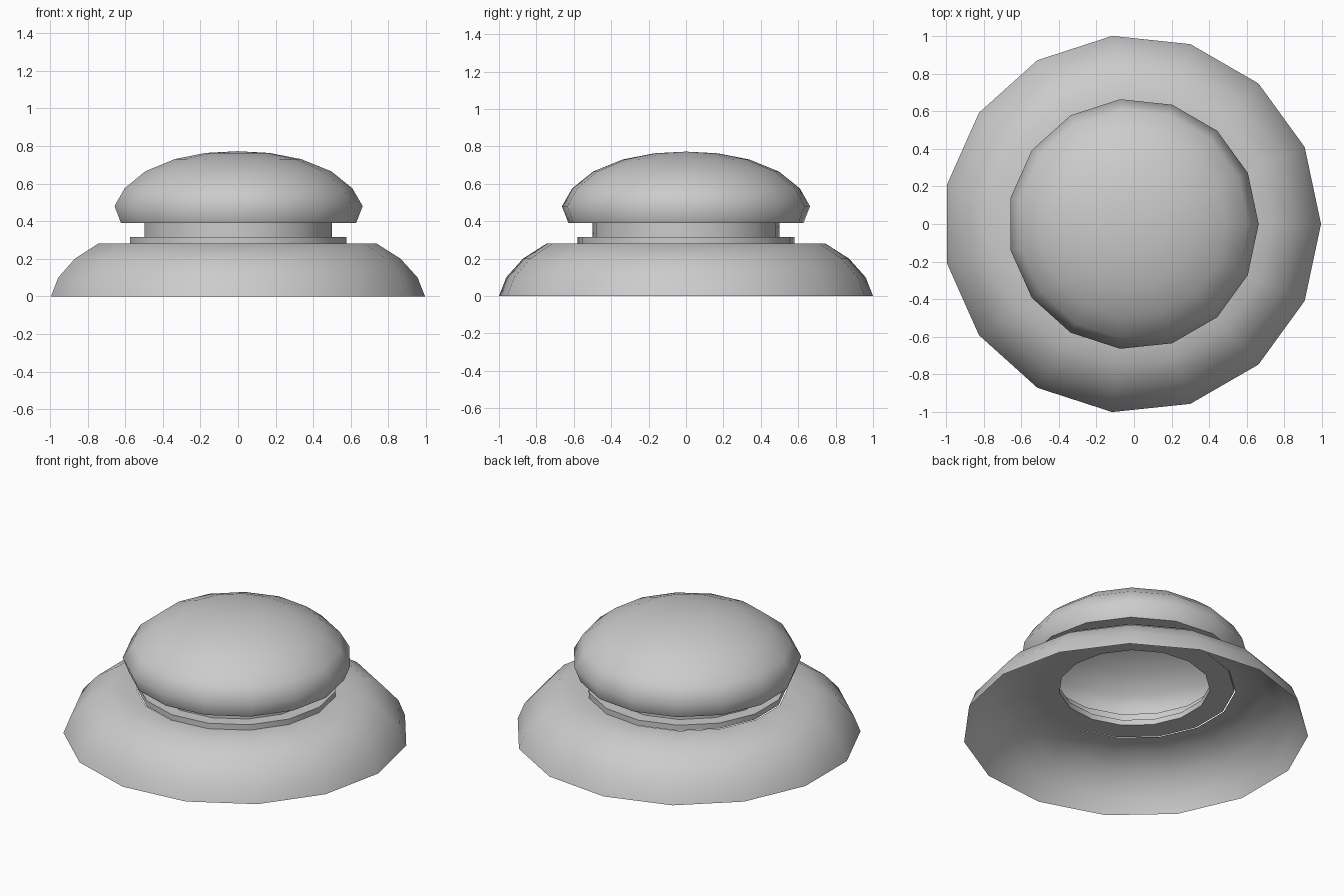
import bpy
import bmesh
import math

if "Cube" in bpy.data.objects:
    bpy.data.objects.remove(bpy.data.objects["Cube"])

SIDES = 15


def lathe(name, profile, x_offset):
    """Revolve a (radius, z) profile into a 15-sided open shell."""
    bm = bmesh.new()
    rings = []
    for r, z in profile:
        if r == 0:
            rings.append([bm.verts.new((x_offset, 0, z))] * SIDES)
            continue
        ring = []
        for i in range(SIDES):
            a = 2 * math.pi * i / SIDES
            ring.append(bm.verts.new((x_offset + r * math.cos(a), r * math.sin(a), z)))
        rings.append(ring)
    for low, high in zip(rings, rings[1:]):
        for i in range(SIDES):
            j = (i + 1) % SIDES
            quad = [low[i], low[j], high[j], high[i]]
            bm.faces.new(list(dict.fromkeys(quad)))
    mesh = bpy.data.meshes.new(name)
    bm.to_mesh(mesh)
    bm.free()
    obj = bpy.data.objects.new(name, mesh)
    bpy.context.collection.objects.link(obj)
    bpy.ops.object.select_all(action='DESELECT')
    obj.select_set(True)
    bpy.context.view_layer.objects.active = obj
    bpy.ops.object.shade_smooth_by_angle(angle=math.radians(55))
    return obj


# Wide open skirt with a flat top
lathe("base_skirt", [(1.0055, 0), (0.966, 0.10), (0.876, 0.20),
                     (0.75, 0.28), (0.582, 0.28)], -0.011)

# Thin washer between skirt and neck, with a hole through it
lathe("collar_ring", [(0.503, 0.315), (0.44, 0.315), (0.44, 0.28),
                      (0.582, 0.28), (0.582, 0.315), (0.503, 0.315)], -0.004)

# Neck and hollow domed cap
lathe("domed_cap", [(0.503, 0.315), (0.503, 0.39), (0.632, 0.39),
                    (0.667, 0.48), (0.612, 0.575), (0.50, 0.665),
                    (0.34, 0.73), (0.17, 0.763), (0, 0.772)], -0.004)
